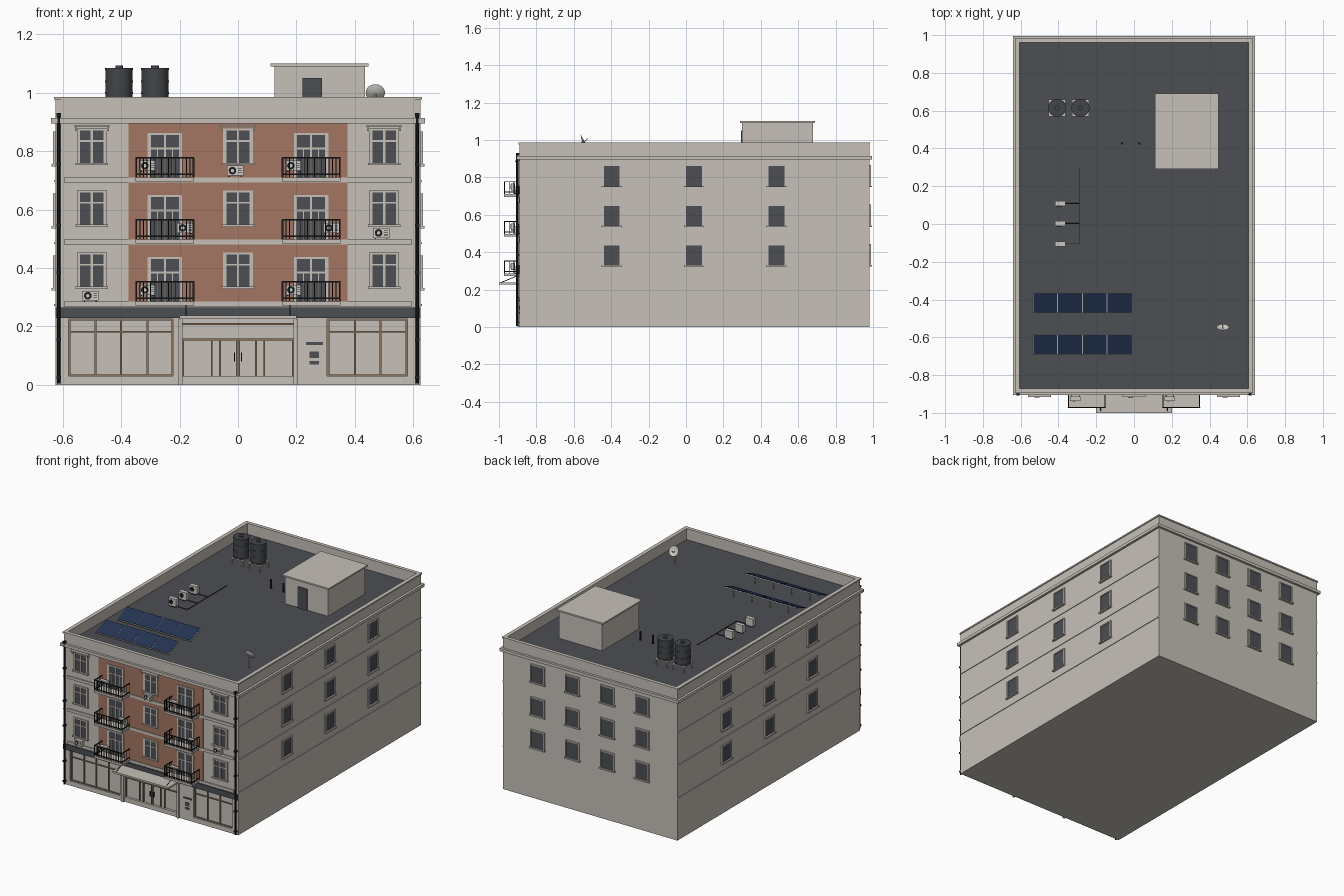
import bpy, bmesh, math
from mathutils import Matrix, Vector

if "Cube" in bpy.data.objects:
    bpy.data.objects.remove(bpy.data.objects["Cube"])

COLOURS = {
    "plaster": (0.57, 0.53, 0.48), "brick": (0.37, 0.18, 0.125),
    "slate": (0.072, 0.077, 0.088), "bronze": (0.27, 0.18, 0.12),
    "black metal": (0.012, 0.013, 0.015), "navy panel": (0.018, 0.034, 0.085),
    "pale metal": (0.6, 0.58, 0.54), "tank plastic": (0.055, 0.06, 0.068)}
MATS = {}
for cname, rgb in COLOURS.items():
    m = bpy.data.materials.new(cname)
    m.use_nodes = True
    m.diffuse_color = (*rgb, 1)
    m.node_tree.nodes["Principled BSDF"].inputs["Base Color"].default_value = (*rgb, 1)
    MATS[cname] = m

parts = {}


def mesh_of(name, mat):
    return parts.setdefault((name, mat), bmesh.new())


def box(name, mat, xs, ys, zs, turn=None):
    """Box from x, y and z ranges, optionally turned about its centre."""
    c = Vector([(r[0] + r[1]) / 2 for r in (xs, ys, zs)])
    size = [abs(r[1] - r[0]) for r in (xs, ys, zs)]
    mtx = Matrix.Translation(c) @ (turn or Matrix()) @ Matrix.Diagonal((*size, 1))
    bmesh.ops.create_cube(mesh_of(name, mat), size=1, matrix=mtx)


def rod(name, mat, a, b, r, sides=8):
    """Cylinder between two points."""
    a, b = Vector(a), Vector(b)
    q = (b - a).to_track_quat('Z', 'Y').to_matrix().to_4x4()
    bmesh.ops.create_cone(mesh_of(name, mat), cap_ends=True, segments=sides, radius1=r,
                          radius2=r, depth=(b - a).length,
                          matrix=Matrix.Translation((a + b) / 2) @ q)


W, F, B = 0.625, -0.89, 0.98       # half width, front and back wall


def wall_box(side, name, mat, us, ds, zs):
    """Box on a wall: us runs along it, ds is the distance out from it."""
    if side in ("front", "back"):
        ys = [F - d if side == "front" else B + d for d in ds]
        box(name, mat, us, ys, zs)
    else:
        s = 1 if side == "right" else -1
        box(name, mat, [s * (W + d) for d in ds], us, zs)


def window(side, u, z0, z1, w, divided=True, sill=True):
    h, t = w / 2, 0.007
    n = side + "_window"
    wall_box(side, n + "_glass", "slate", (u - h, u + h), (-0.002, 0.004), (z0, z1))
    for s in (-1, 1):
        wall_box(side, n + "_frame", "plaster", (u + s * h, u + s * (h + t)), (0, 0.008), (z0, z1 + t))
    wall_box(side, n + "_frame", "plaster", (u - h, u + h), (0, 0.008), (z1, z1 + t))
    if sill:
        wall_box(side, n + "_sill", "plaster", (u - h - .012, u + h + .012), (0, 0.014), (z0 - .008, z0))
    if divided:
        zt = z0 + (z1 - z0) * 0.68
        wall_box(side, n + "_bars", "plaster", (u - .004, u + .004), (0, 0.007), (z0, z1))
        wall_box(side, n + "_bars", "plaster", (u - h, u + h), (0, 0.007), (zt - .003, zt + .003))
        for s in (-1, 1):
            wall_box(side, n + "_bars", "plaster", (u + s * (h - .004), u + s * h), (0, 0.007), (z0, z1))


# Body with a front skin that leaves the shopfront recessed
box("main_walls", "plaster", (-W, W), (F + .015, B), (0, 0.91))
box("upper_front", "plaster", (-W, W), (F, F + .015), (0.226, 0.91))
box("front_plinth", "plaster", (-W, W), (F, F + .015), (0, 0.03))
for x0, x1 in ((-W, -.58), (-.222, -.19), (.19, .305), (.58, W)):
    box("shop_pier", "plaster", (x0, x1), (F, F + .015), (0.03, 0.226))
box("sign_band", "slate", (-W, W), (F - .008, F), (0.228, 0.264))

# Roof, parapet, cornice
box("roof_deck", "slate", (-.61, .61), (F + .017, B - .012), (0.905, 0.913))
for s in (-1, 1):
    box("parapet", "plaster", (s * .607, s * W), (F, B), (0.9, 0.978))
    box("coping", "plaster", (s * .605, s * .63), (F - .006, B + .005), (0.976, 0.985))
    box("cornice", "plaster", (s * .62, s * .64), (F - .015, B + .015), (0.895, 0.914))
for y, s in ((F, -1), (B, 1)):
    box("parapet", "plaster", (-W, W), (y, y - s * .016), (0.9, 0.978))
    box("coping", "plaster", (-.63, .63), (y - s * .018, y + s * .005), (0.976, 0.985))
    box("cornice", "plaster", (-.64, .64), (y, y + s * .015), (0.895, 0.914))

# Storeys: brick, string courses, windows, balconies
HALF = 0.1
for i, z in enumerate((0.286, 0.498, 0.71)):
    wall_box("front", "brick_field", "brick", (-.375, .375), (0, 0.003), (z, min(z + .195, .895)))
    wall_box("front", "string_course", "plaster", (-.595, .595), (0, 0.007), (z - .018, z))
    for side in ("left", "right"):
        wall_box(side, "side_course", "plaster", (F, B), (0, 0.004), (z - .016, z - .010))
        for y in (-.397, .043, .483):
            window(side, y, z + .045, z + .15, 0.085, False)
    for x in (-.375, -.125, .125, .375):
        window("back", x, z + .045, z + .15, 0.085, False)
    for x in (-.5, 0, .5):
        window("front", x, z + .05, z + .16, 0.088)
        if i == 2:
            wall_box("front", "window_hood", "plaster", (x - .06, x + .06), (0, 0.025), (z + .172, z + .18))
            for s in (-1, 1):
                wall_box("front", "hood_bracket", "plaster", (x + s * .052, x + s * .058), (0, .015),
                         (z + .158, z + .172))
    for x in (-.25, .25):
        window("front", x, z, z + .145, 0.104, sill=False)
        for s in (-1, 1):
            wall_box("front", "balcony_door_bars", "plaster", (x + s * .026 - .002, x + s * .026 + .002),
                     (0, .006), (z, z + .098))
        wall_box("front", "balcony_slab", "plaster", (x - HALF, x + HALF), (0, .083), (z - .014, z))
        for zr in (z + .008, z + .064):
            wall_box("front", "balcony_rail", "black metal", (x - HALF, x + HALF), (.078, .083), (zr, zr + .005))
            for s in (-1, 1):
                wall_box("front", "balcony_rail", "black metal", (x + s * HALF, x + s * (HALF - .005)),
                         (0, .083), (zr, zr + .005))
        for k in range(17):
            u = x - HALF + .002 + k * (2 * HALF - .004) / 16
            t = .003 if k in (0, 16) else .0014
            wall_box("front", "balcony_bars", "black metal", (u - t, u + t), (.079, .082), (z, z + .067))
        for s in (-1, 1):
            for d in (.002, .028, .054):
                wall_box("front", "balcony_bars", "black metal", (x + s * (HALF - .004), x + s * (HALF - .001)),
                         (d, d + .003), (z, z + .067))


# Wall mounted cooling units
def cooler(x, z, d=0):
    wall_box("front", "wall_cooler", "pale metal", (x - .028, x + .028), (d + .004, d + .026), (z - .017, z + .017))
    y = F - d - .026
    rod("cooler_fan", "black metal", (x - .009, y, z), (x - .009, y - .002, z), .013, 16)
    rod("cooler_hub", "pale metal", (x - .009, y, z), (x - .009, y - .003, z), .006, 12)
    for k in (-1, 0, 1):
        wall_box("front", "cooler_grille", "black metal", (x + .01, x + .023), (d + .026, d + .027),
                 (z + k * .007 - .001, z + k * .007 + .001))
    for s in (-1, 1):
        wall_box("front", "cooler_bracket", "black metal", (x + s * .02 - .002, x + s * .02 + .002),
                 (0, d + .026), (z - .021, z - .017))


for x, z, d in ((-.505, .305, 0), (-.01, .733, 0), (.49, .52, 0), (-.18, .537, .02), (.32, .537, .02),
                (-.31, .75, .02), (.19, .75, .02), (.19, .325, .02), (-.31, .325, .02)):
    cooler(x, z, d)

# Shopfront: thin bronze framing over pale panes
G = F + .015


def bar(xs, zs, mat="bronze"):
    box("shop_frame", mat, xs, (G - .007, G), zs)


for x0, x1, cuts in ((-.58, -.222, (-.488, -.4, -.31)), (.305, .58, (.31, .4, .488))):
    for z in (.03, .18, .22):
        bar((x0, x1), (z, z + .005))
    for x in (x0 + .003, x1 - .003, *cuts):
        bar((x - .003, x + .003), (.03, .226))
for z in (.152, .205):
    bar((-.19, .19), (z, z + .006))
for x in (.187, .09, .062, .004):
    for s in (-1, 1):
        bar((s * x - .003, s * x + .003), (.03, .155))
for s in (-1, 1):
    box("door_handle", "black metal", (s * .012 - .002, s * .012 + .002), (G - .012, G), (.08, .11))
    box("entrance_pilaster", "plaster", (s * .19, s * .205), (F - .012, F), (0, .226))
for x0, x1, z0, z1 in ((.232, .29, .137, .147), (.245, .277, .092, .115), (.245, .277, .07, .082)):
    box("cash_point_panel", "slate", (x0, x1), (F - .004, F), (z0, z1))

# Entrance canopy with tie rods
box("canopy", "plaster", (-.2, .2), (-1, F), (.226, .237))
for s in (-1, 1):
    rod("canopy_tie", "black metal", (s * .178, -.99, .237), (s * .178, F - .008, .275), .002)
    # Corner downpipes with hopper heads
    rod("downpipe", "black metal", (s * .613, F - .012, .005), (s * .613, F - .012, .93), .006)
    for z in (.02, .15, .38, .54, .75, .92):
        box("pipe_clip", "black metal", (s * .605, s * .621), (F - .019, F), (z, z + .01))

# Stair house
box("stair_house", "plaster", (.125, .435), (.3, .68), (.91, 1.09))
box("stair_house_roof", "plaster", (.111, .447), (.29, .69), (1.09, 1.1))
box("stair_house_door", "slate", (.22, .288), (.294, .3), (.913, 1.05))

# Water tanks on stands
for x in (-.407, -.284):
    y = .615
    rod("water_tank", "tank plastic", (x, y, .955), (x, y, 1.083), .046, 32)
    for z in (.955, .995, 1.035, 1.078):
        rod("tank_rib", "tank plastic", (x, y, z), (x, y, z + .007), .048, 32)
    rod("tank_lid", "tank plastic", (x, y, 1.083), (x, y, 1.093), .013, 16)
    box("tank_stand", "pale metal", (x - .045, x + .045), (y - .045, y + .045), (.948, .955))
    for sx in (-.04, .04):
        for sy in (-.04, .04):
            rod("tank_leg", "pale metal", (x + sx, y + sy, .91), (x + sx, y + sy, .95), .005)

# Vent pipes, roof coolers and their pipework
for x in (-.063, .028):
    rod("vent_pipe", "black metal", (x, .427, .91), (x, .427, .97), .006, 12)
for y in (-.105, .002, .108):
    box("roof_cooler", "pale metal", (-.417, -.362), (y - .013, y + .013), (.92, .968))
    rod("roof_cooler_fan", "black metal", (-.397, y - .013, .944), (-.397, y - .015, .944), .015, 16)
    box("roof_cooler_feet", "black metal", (-.41, -.37), (y - .011, y + .011), (.912, .92))
    rod("cooler_pipe", "black metal", (-.362, y, .918), (-.29, y, .918), .002)
rod("cooler_pipe", "black metal", (-.29, -.105, .918), (-.29, .3, .918), .002)

# Tilted solar arrays
TILT = Matrix.Rotation(math.radians(22), 4, 'X')
for y in (-.418, -.637):
    box("solar_frame", "pale metal", (-.537, -.01), (y - .057, y + .057), (.943, .948), TILT)
    for k in range(4):
        x = -.533 + k * .131
        box("solar_panel", "navy panel", (x, x + .126), (y - .054, y + .054), (.944, .951), TILT)
        for dy, top in ((-.04, .93), (.04, .958)):
            rod("solar_leg", "pale metal", (x + .063, y + dy, .91), (x + .063, y + dy, top), .003)

# Satellite dish: a spun shallow bowl
bm = mesh_of("satellite_dish", "pale metal")
ring = [bm.verts.new((r, 0, 9 * r * r)) for r in (0, .012, .022, .033)]
edges = [bm.edges.new(p) for p in zip(ring, ring[1:])]
bmesh.ops.spin(bm, geom=ring + edges, axis=(0, 0, 1), cent=(0, 0, 0), angle=math.tau, steps=24)
bmesh.ops.remove_doubles(bm, verts=bm.verts, dist=1e-5)
bmesh.ops.transform(bm, verts=bm.verts, matrix=Matrix.Translation((.47, -.555, .995))
                    @ Matrix.Rotation(math.radians(-60), 4, 'X'))
rod("dish_mast", "pale metal", (.47, -.555, .91), (.47, -.555, .995), .004)
rod("dish_arm", "pale metal", (.47, -.555, .98), (.47, -.525, 1.008), .002)

# Turn every part into an object
ROUND = ("water_tank", "tank_rib", "tank_lid", "satellite_dish", "downpipe", "vent_pipe")
for (name, mat), bm in parts.items():
    bmesh.ops.recalc_face_normals(bm, faces=bm.faces)
    me = bpy.data.meshes.new(name)
    bm.to_mesh(me)
    bm.free()
    me.materials.append(MATS[mat])
    ob = bpy.data.objects.new(name, me)
    bpy.context.collection.objects.link(ob)
    if name in ROUND:
        bpy.ops.object.select_all(action='DESELECT')
        ob.select_set(True)
        bpy.context.view_layer.objects.active = ob
        bpy.ops.object.shade_smooth_by_angle()
